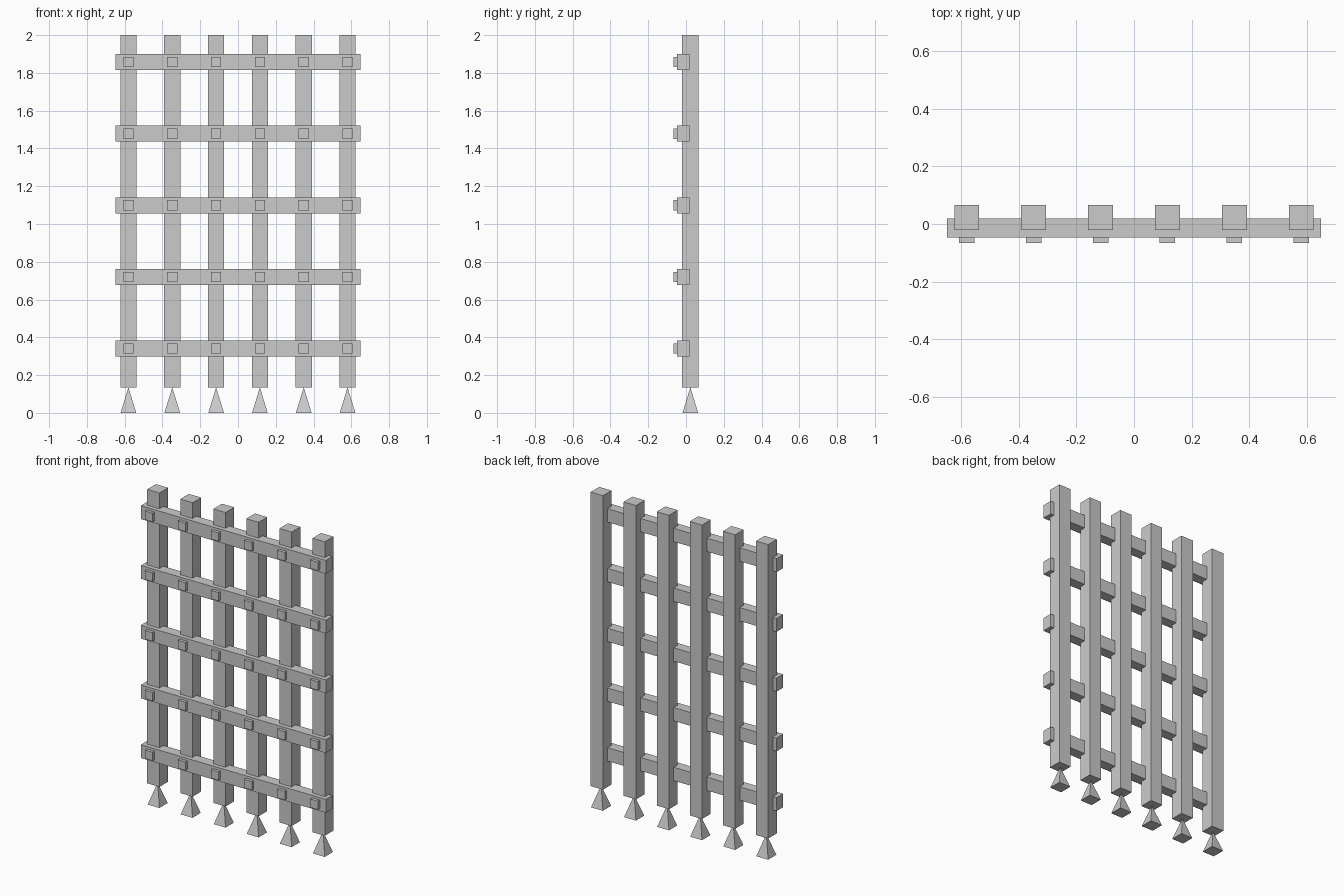
import bpy, bmesh
from mathutils import Matrix

if "Cube" in bpy.data.objects:
    bpy.data.objects.remove(bpy.data.objects["Cube"])

grey = bpy.data.materials.new("light_grey")
grey.diffuse_color = (0.6, 0.6, 0.6, 1)
grey.use_nodes = True
grey.node_tree.nodes["Principled BSDF"].inputs["Base Color"].default_value = grey.diffuse_color


def finish(name, bm):
    mesh = bpy.data.meshes.new(name)
    bm.to_mesh(mesh)
    bm.free()
    mesh.materials.append(grey)
    obj = bpy.data.objects.new(name, mesh)
    bpy.context.collection.objects.link(obj)


def box(name, center, size):
    bm = bmesh.new()
    bmesh.ops.create_cube(bm, size=1, matrix=Matrix.Translation(center) @ Matrix.Diagonal((*size, 1)))
    finish(name, bm)


def pyramid(name, x, y, width, height):
    bm = bmesh.new()
    h = width / 2
    base = [bm.verts.new((x + sx * h, y + sy * h, 0)) for sx, sy in ((-1, -1), (1, -1), (1, 1), (-1, 1))]
    tip = bm.verts.new((x, y, height))
    bm.faces.new(base[::-1])
    for i in range(4):
        bm.faces.new((base[i], base[(i + 1) % 4], tip))
    finish(name, bm)


post_x = [-0.58 + 0.232 * i for i in range(6)]
bar_z = [0.341 + 0.379 * i for i in range(5)]
POST_Y, FOOT_H = 0.023, 0.135

# Upright posts, each standing on the tip of a pyramid foot
for i, x in enumerate(post_x, 1):
    box(f"post_{i}", (x, POST_Y, (2 + FOOT_H) / 2), (0.086, 0.086, 2 - FOOT_H))
    pyramid(f"foot_{i}", x, POST_Y, 0.083, FOOT_H)

# Cross bars with a square rivet at every post
for j, z in enumerate(bar_z, 1):
    box(f"cross_bar_{j}", (0, -0.014, z), (1.298, 0.066, 0.085))
    for i, x in enumerate(post_x, 1):
        box(f"rivet_{j}_{i}", (x, -0.046, z), (0.054, 0.04, 0.054))
